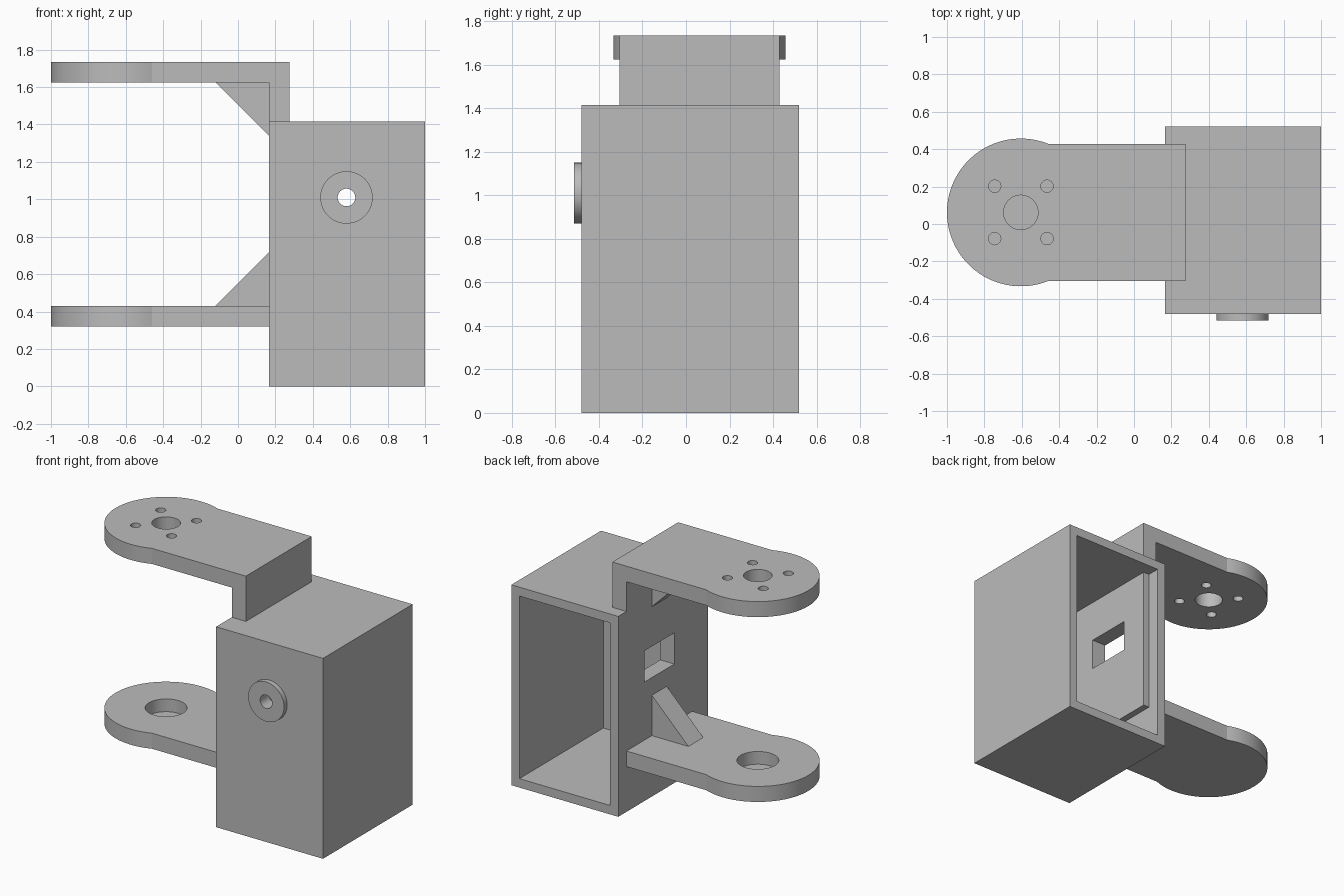
import bpy, bmesh, math
from mathutils import Vector

cube = bpy.data.objects.get("Cube")
if cube:
    bpy.data.objects.remove(cube, do_unlink=True)

grey = bpy.data.materials.new("plain_grey")
grey.use_nodes = True
GREY = (0.5, 0.5, 0.5, 1)
grey.diffuse_color = GREY
grey.node_tree.nodes["Principled BSDF"].inputs["Base Color"].default_value = GREY

MID_Y = 0.062                      # centre line of the bracket
HUB_X, HUB_R, HALF_W = -0.605, 0.395, 0.367
WALL_X, BACK_X = 0.165, 0.275      # outer and inner face of the bracket's back
LOW, HIGH, THICK = 0.32, 1.735, 0.11


def prism(name, points, depth):
    """Extrude a closed outline along the depth vector."""
    bm = bmesh.new()
    face = bm.faces.new([bm.verts.new(p) for p in points])
    grown = bmesh.ops.extrude_face_region(bm, geom=[face], use_keep_orig=True)
    moved = [g for g in grown["geom"] if isinstance(g, bmesh.types.BMVert)]
    bmesh.ops.translate(bm, verts=moved, vec=Vector(depth))
    bmesh.ops.recalc_face_normals(bm, faces=bm.faces)
    mesh = bpy.data.meshes.new(name)
    bm.to_mesh(mesh)
    bm.free()
    mesh.materials.append(grey)
    ob = bpy.data.objects.new(name, mesh)
    bpy.context.collection.objects.link(ob)
    return ob


def box(name, x, y, z):
    outline = [(x[0], y[0], z[0]), (x[1], y[0], z[0]),
               (x[1], y[1], z[0]), (x[0], y[1], z[0])]
    return prism(name, outline, (0, 0, z[1] - z[0]))


def cylinder(name, start, radius, depth, sides=64):
    """Round bar from start along depth, which lies on the y or z axis."""
    points = []
    for i in range(sides):
        a = math.tau * i / sides
        u, v = radius * math.cos(a), radius * math.sin(a)
        points.append(Vector(start) + Vector((u, 0, v) if depth[1] else (u, v, 0)))
    return prism(name, points, depth)


def cut(ob, *cutters):
    for cutter in cutters:
        mod = ob.modifiers.new("cut", "BOOLEAN")
        mod.operation, mod.solver, mod.object = "DIFFERENCE", "EXACT", cutter
        bpy.context.view_layer.objects.active = ob
        bpy.ops.object.modifier_apply(modifier=mod.name)
        bpy.data.objects.remove(cutter, do_unlink=True)


def arm(name, z, end_x):
    """Straight plate ending in a round hub."""
    a = math.asin(HALF_W / HUB_R)
    steps = 48
    points = [(end_x, MID_Y - HALF_W, z), (end_x, MID_Y + HALF_W, z)]
    for i in range(steps + 1):
        t = a + (math.tau - 2 * a) * i / steps
        points.append((HUB_X + HUB_R * math.cos(t), MID_Y + HUB_R * math.sin(t), z))
    return prism(name, points, (0, 0, THICK))


def window():
    return box("window_cutter", (0, 0.5), (-0.105, 0.225), (0.84, 1.06))


# Housing, open at the back
body = box("housing", (WALL_X, 1), (-0.48, 0.52), (0, 1.415))
cut(body,
    box("cavity_cutter", (0.228, 0.937), (-0.415, 0.7), (0.063, 1.352)),
    window(),
    cylinder("pin_hole_cutter", (0.58, -0.6, 1.01), 0.047, (0, 0.3, 0)))

# Round boss on the front
boss = cylinder("front_boss", (0.58, -0.515, 1.01), 0.14, (0, 0.035, 0))
cut(boss, cylinder("boss_hole_cutter", (0.58, -0.6, 1.01), 0.047, (0, 0.3, 0)))

# Bracket back: panel inside the housing and riser above it
width = (MID_Y - HALF_W, MID_Y + HALF_W)
panel = box("inner_panel", (0.228, BACK_X), width, (LOW, 1.352))
cut(panel, window())
riser = box("bracket_riser", (WALL_X, BACK_X), width, (1.415, HIGH - THICK))

# Upper arm with a centre hole and four screw holes
upper = arm("upper_arm", HIGH - THICK, BACK_X)
cut(upper, cylinder("hub_cutter", (HUB_X, MID_Y, 1.5), 0.092, (0, 0, 0.4)),
    *[cylinder("screw_cutter", (HUB_X + sx * 0.14, MID_Y + sy * 0.14, 1.5),
               0.033, (0, 0, 0.4), 32) for sx in (-1, 1) for sy in (-1, 1)])

# Lower arm with a blind socket
lower = arm("lower_arm", LOW, WALL_X)
cut(lower, cylinder("socket_cutter", (HUB_X, MID_Y, LOW + 0.02), 0.134, (0, 0, 0.3)))

# Triangular gussets between arms and housing
gussets = []
for name, z, rise in (("lower_gusset", LOW + THICK, 0.285),
                      ("upper_gusset", HIGH - THICK, -0.285)):
    y = MID_Y - 0.083
    gussets.append(prism(name, [(-0.12, y, z), (WALL_X, y, z), (WALL_X, y, z + rise)],
                         (0, 0.166, 0)))

# Smooth curved walls, keep edges crisp
bpy.ops.object.select_all(action="DESELECT")
for ob in [body, boss, panel, riser, upper, lower] + gussets:
    ob.select_set(True)
bpy.context.view_layer.objects.active = body
bpy.ops.object.shade_smooth_by_angle(angle=math.radians(15))
